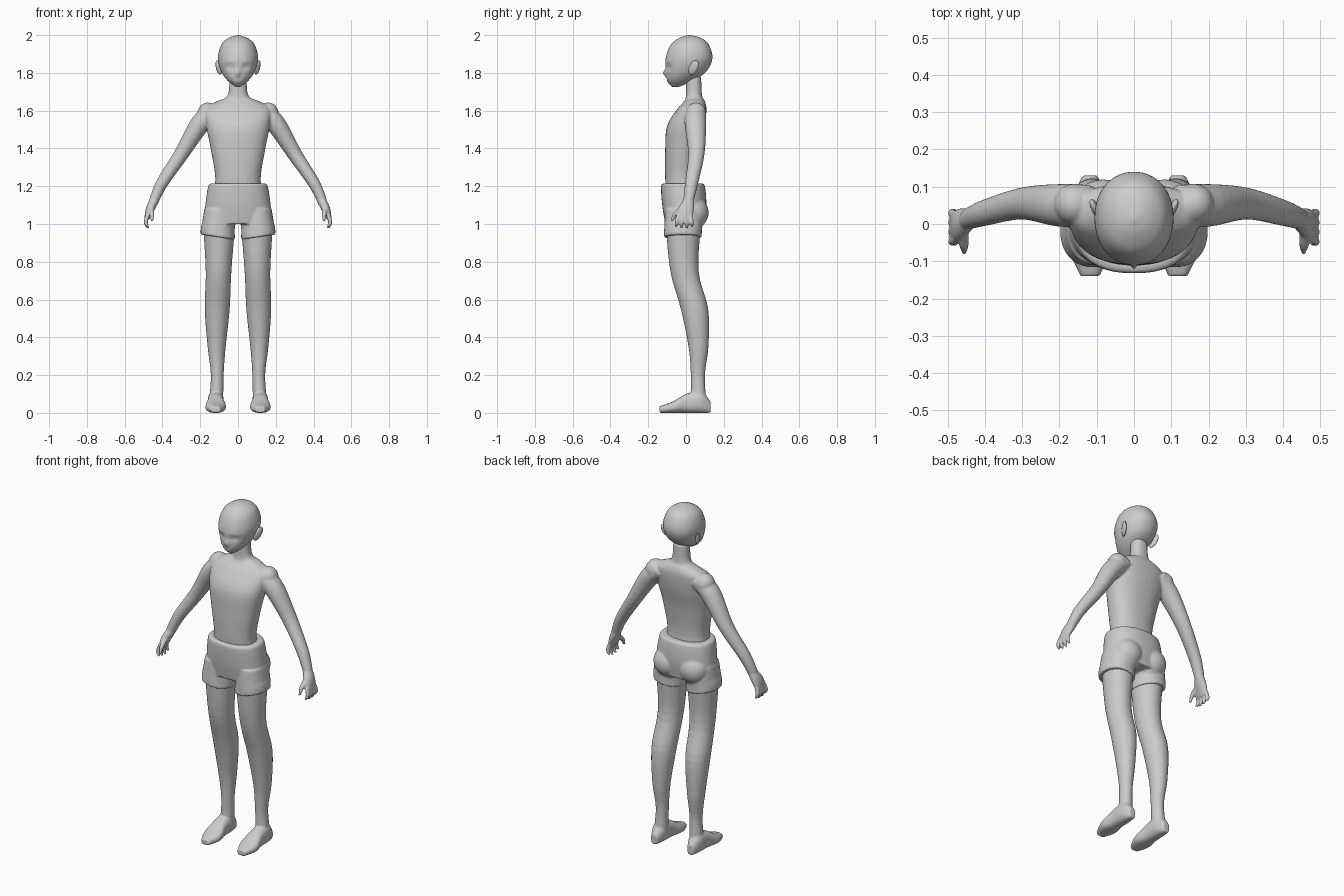
import bpy, bmesh
from math import cos, sin, pi, exp, copysign
from mathutils import Vector, Matrix

default_cube = bpy.data.objects.get("Cube")
if default_cube:
    bpy.data.objects.remove(default_cube)

clay = bpy.data.materials.new("clay_grey")
clay.use_nodes = True
grey = (.6, .6, .6, 1)
clay.diffuse_color = grey
clay.node_tree.nodes["Principled BSDF"].inputs["Base Color"].default_value = grey

AXIS_X, AXIS_Y, AXIS_Z = Matrix.Identity(3)
STEPS = 5


def resample(sections):
    """Smooth curve through the section values."""
    points = [Vector(section) for section in sections]
    before = points[0] * 2 - points[1]
    after = points[-1] * 2 - points[-2]
    points = [before, *points, after]
    rows = []
    for a, b, c, d in zip(points, points[1:], points[2:], points[3:]):
        slope_in, slope_out = (c - a) / 2, (d - b) / 2
        for step in range(STEPS):
            t = step / STEPS
            blend = t * t * (3 - 2 * t)
            rows.append(b.lerp(c, blend) + slope_in * t * (1 - t) ** 2
                        - slope_out * t * t * (1 - t))
    return rows + [points[-2]]


def rounded(angle_cos, power):
    return copysign(abs(angle_cos) ** (2 / power), angle_cos)


def loft(bm, sections, across="flat", side=1, power=2, count=32):
    """Skin rounded sections (x, y, z, half width, half depth)."""
    rows = resample(sections)
    centres = [Vector(row[:3]) for row in rows]
    last = len(rows) - 1
    rings = []
    for i, row in enumerate(rows):
        wide, deep = AXIS_X, AXIS_Y
        if across == "limb":
            along = centres[min(i + 1, last)] - centres[max(i - 1, 0)]
            wide = AXIS_Y.cross(along).normalized()
        elif across == "foot":
            deep = AXIS_Z
        ring = []
        for k in range(count):
            angle = 2 * pi * k / count
            point = (centres[i] + wide * row[3] * rounded(cos(angle), power)
                     + deep * row[4] * rounded(sin(angle), power))
            point.x *= side
            ring.append(bm.verts.new(point))
        rings.append(ring)
    for low, high in zip(rings, rings[1:]):
        for k in range(count):
            bm.faces.new((low[k - 1], low[k], high[k], high[k - 1]))
    bm.faces.new(rings[0])
    bm.faces.new(rings[-1])


def stack(rows):
    """Central sections from (z, half width, front y, back y)."""
    return [(0, (front + back) / 2, z, width, (back - front) / 2)
            for z, width, front, back in rows]


def limb(rows, depth=1.1):
    """Limb sections from (x, y, z, radius), a little deeper than wide."""
    return [(*row, row[-1] * depth) for row in rows]


def ball(bm, centre, size, turn=0):
    matrix = (Matrix.Translation(centre) @ Matrix.Rotation(turn, 4, "Z")
              @ Matrix.Diagonal((*size, 1)))
    bmesh.ops.create_uvsphere(bm, u_segments=24, v_segments=16, radius=1, matrix=matrix)


def finish(bm, name):
    bmesh.ops.recalc_face_normals(bm, faces=bm.faces)
    for face in bm.faces:
        face.smooth = True
    mesh = bpy.data.meshes.new(name)
    bm.to_mesh(mesh)
    bm.free()
    mesh.materials.append(clay)
    part = bpy.data.objects.new(name, mesh)
    bpy.context.collection.objects.link(part)
    return part


def fuse(part, iterations):
    """Merge overlapping volumes into one soft skin."""
    remesh = part.modifiers.new("fuse", "REMESH")
    remesh.mode = "VOXEL"
    remesh.voxel_size = .005
    remesh.use_smooth_shade = True
    soften = part.modifiers.new("soften", "SMOOTH")
    soften.iterations = iterations


# Torso and neck
body = bmesh.new()
loft(body, stack([
    (1.12, .14, -.1, .08), (1.24, .12, -.11, .06), (1.4, .145, -.11, .075),
    (1.52, .168, -.1, .1), (1.61, .172, -.045, .108), (1.65, .11, -.01, .1),
    (1.68, .055, 0, .085), (1.78, .044, 0, .08)]), power=2.3, count=48)

arm = limb([(.12, .05, 1.6, .05), (.2, .05, 1.53, .052), (.3, .055, 1.37, .039),
            (.4, .03, 1.22, .032), (.445, .014, 1.125, .026)])
palm = [(.44, .015, 1.13, .025, .028), (.465, 0, 1.08, .023, .042), (.482, -.008, 1.03, .014, .042)]
thumb = limb([(.46, -.02, 1.085, .018), (.456, -.055, 1.055, .013), (.455, -.075, 1.015, .007)])
leg = limb([(.1, -.015, 1, .085), (.103, -.008, .75, .068), (.11, .045, .55, .066),
            (.113, .066, .35, .048), (.11, .063, .2, .034), (.116, .066, .05, .038)])
# Foot from (y, half width, height), with a flat sole
foot = [(.118, y, height / 2, width, height / 2) for y, width, height in (
    (.13, .02, .06), (.08, .04, .115), (0, .044, .1), (-.07, .054, .06), (-.14, .026, .035))]

# Limbs, mirrored
for side in (1, -1):
    ball(body, (side * .16, .053, 1.585), (.055, .055, .058))
    for sections in (arm, palm, leg):
        loft(body, sections, "limb", side)
    loft(body, foot, "foot", side, power=2.4)
    loft(body, thumb, "flat", side)
    for finger in range(4):
        y = .03 - finger * .026
        tip = .985 - .008 * (finger in (1, 2))
        loft(body, limb([(.478, y * .85, 1.05, .011), (.488, y, 1.01, .011),
                         (.476, y * 1.1, tip, .007)], 1), "limb", side)
fuse(finish(body, "body"), 6)

# Shorts: hips with a rolled waistband, seat and two leg openings
shorts = bmesh.new()
loft(shorts, stack([(1.215, .143, -.118, .085), (1.2, .158, -.132, .1),
                    (1.1, .173, -.126, .108), (1, .18, -.11, .095)]), power=2.3, count=48)
shorts_leg = [(.1, -.01, 1.08, .078, .1), (.107, -.016, .96, .09, .1), (.107, -.016, .93, .09, .1)]
for side in (1, -1):
    loft(shorts, shorts_leg, "flat", side, power=2.2)
    ball(shorts, (side * .083, .04, 1.06), (.085, .08, .085))
# Hems rise towards the outside
for vert in shorts.verts:
    if vert.co.z < .99:
        vert.co.z += (abs(vert.co.x) - .1) * .15
fuse(finish(shorts, "shorts"), 8)

# Head, with the face pressed in and pulled out
head = bmesh.new()
loft(head, stack([
    (1.725, .012, -.072, -.04), (1.76, .056, -.102, .04), (1.81, .09, -.107, .11),
    (1.88, .106, -.107, .14), (1.95, .088, -.08, .12), (1.985, .05, -.035, .08),
    (2, .005, .01, .02)]), power=2.1, count=64)


def press(vert, x, z, spread_x, spread_z, push):
    across, up = (abs(vert.co.x) - x) / spread_x, (vert.co.z - z) / spread_z
    vert.co.y += push * exp(-across ** 2 - up ** 2)


for vert in head.verts:
    if vert.co.y < -.02:
        press(vert, .042, 1.832, .022, .012, .014)   # eye sockets
        press(vert, .045, 1.856, .028, .01, -.004)   # brows
        press(vert, 0, 1.8, .01, .016, -.015)        # nose
        press(vert, 0, 1.772, .02, .006, .005)       # mouth
finish(head, "head")

# Ears lean outwards and back towards the top
for side, label in ((1, "left"), (-1, "right")):
    ear = bmesh.new()
    ball(ear, (side * .103, .04, 1.828), (.011, .026, .038), -side * .4)
    for vert in ear.verts:
        rise = vert.co.z - 1.828
        vert.co.x += side * rise * .2
        vert.co.y += rise * .3
    finish(ear, label + "_ear")
